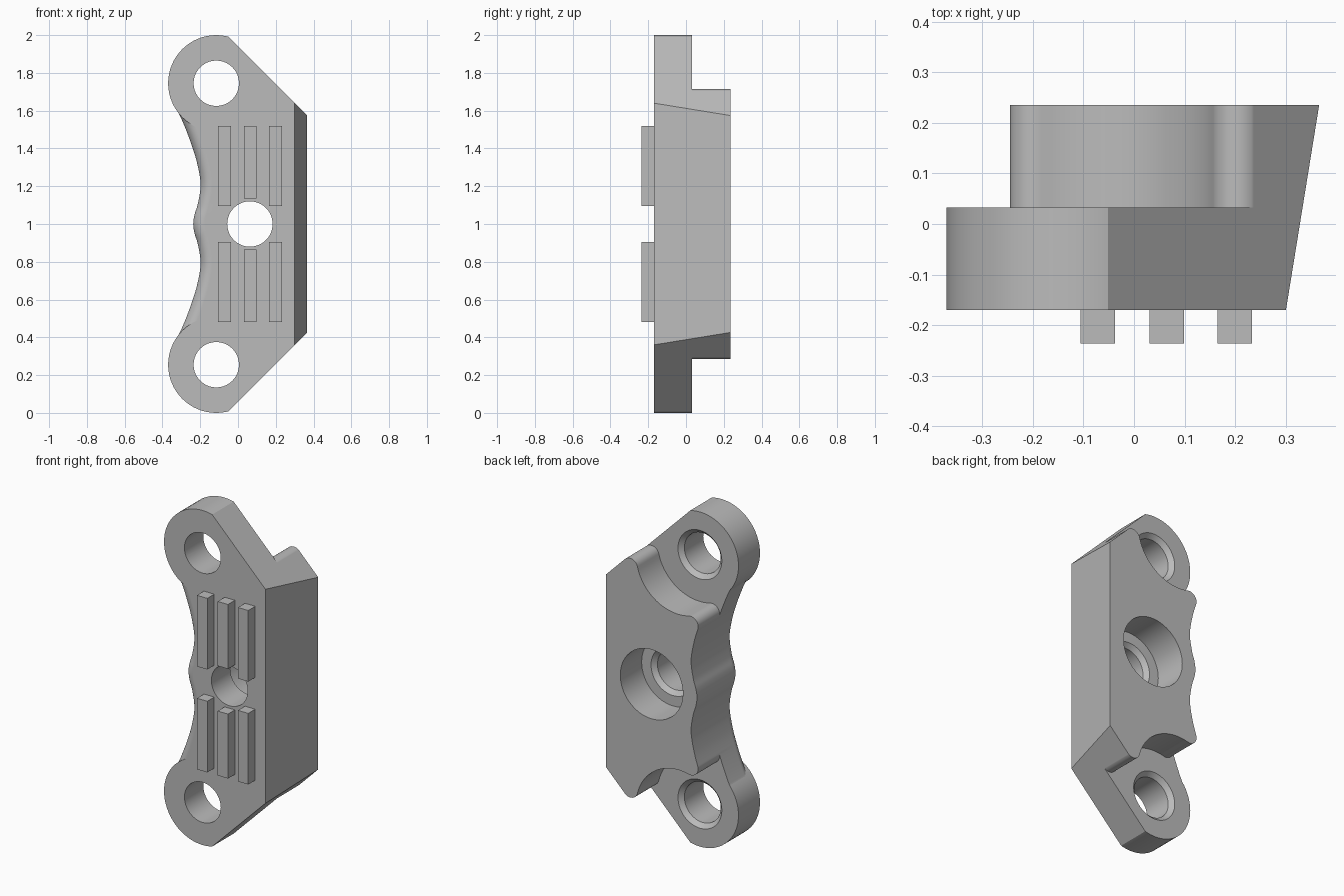
import bpy, bmesh
from math import sin, cos, pi, radians
from mathutils import Vector

if "Cube" in bpy.data.objects:
    bpy.data.objects.remove(bpy.data.objects["Cube"])

FRONT, STEP, BACK = -0.17, 0.033, 0.235
EAR = Vector((-0.115, 1.745))
CENTRE = Vector((0.063, 1.0))

grey = bpy.data.materials.new("plain grey")
grey.use_nodes = True
grey.diffuse_color = (0.5, 0.5, 0.5, 1)
grey.node_tree.nodes["Principled BSDF"].inputs["Base Color"].default_value = (0.5, 0.5, 0.5, 1)


def flip(points):
    """Mirror x-z points about the mid height."""
    return [Vector((p.x, 2 - p.y)) for p in points]


def arc(centre, radius, start, end, steps):
    angles = [radians(start + (end - start) * i / steps) for i in range(steps + 1)]
    return [centre + radius * Vector((cos(a), sin(a))) for a in angles]


def loft(name, rings):
    """Solid through (y, x-z outline) rings, capped at both ends."""
    bm = bmesh.new()
    loops = [[bm.verts.new((p.x, y, p.y)) for p in outline] for y, outline in rings]
    n = len(loops[0])
    for a, b in zip(loops, loops[1:]):
        for i in range(n):
            bm.faces.new((a[i], a[(i + 1) % n], b[(i + 1) % n], b[i]))
    bm.faces.new(loops[0])
    bm.faces.new(loops[-1])
    bmesh.ops.recalc_face_normals(bm, faces=bm.faces)
    mesh = bpy.data.meshes.new(name)
    bm.to_mesh(mesh)
    bm.free()
    mesh.materials.append(grey)
    obj = bpy.data.objects.new(name, mesh)
    bpy.context.collection.objects.link(obj)
    return obj


def turned(name, centre, profile):
    """Round solid along y from (y, radius) pairs."""
    return loft(name, [(y, arc(centre, r, 0, 354.375, 63)) for y, r in profile])


def combine(target, tool, operation):
    mod = target.modifiers.new(tool.name, "BOOLEAN")
    mod.operation, mod.solver, mod.object = operation, "EXACT", tool
    bpy.context.view_layer.objects.active = target
    bpy.ops.object.modifier_apply(modifier=mod.name)
    bpy.data.objects.remove(tool)


def spline(points, steps=6):
    """Smooth curve through the points."""
    out = []
    for i in range(1, len(points) - 2):
        a, b, c, d = points[i - 1:i + 3]
        for s in range(steps):
            t = s / steps
            out.append(0.5 * (2 * b + (c - a) * t + (2 * a - 5 * b + 4 * c - d) * t * t
                              + (3 * b - a - 3 * c + d) * t ** 3))
    return out + [points[-2]]


# Wavy side of the body, from the upper ear to the lower one
upper = [Vector(p) for p in ((-0.36, 1.68), (-0.32, 1.6), (-0.284, 1.52), (-0.246, 1.42),
                             (-0.216, 1.32), (-0.198, 1.21), (-0.212, 1.11), (-0.23, 1.05))]
wave = spline(upper + [Vector((-0.237, 1.0))] + flip(upper)[::-1])


def body_outline(inset):
    side = []
    for i, p in enumerate(wave):
        d = (wave[min(i + 1, len(wave) - 1)] - wave[max(i - 1, 0)]).normalized()
        side.append(p + inset * Vector((-d.y, d.x)))
    top = [Vector((0.5, 1.9)), Vector((-0.115, 1.9))]
    return side + flip(top)[::-1] + top


# Body with a rounded front edge along the wavy side
R = 0.06
rings = [(FRONT + R * (1 - cos(a)), body_outline(R * (1 - sin(a))))
         for a in (i * pi / 16 for i in range(9))]
body = loft("bracket_body", rings + [(BACK, body_outline(0))])

# Mounting ears
for c in [EAR] + flip([EAR]):
    combine(body, turned("ear", c, [(FRONT, 0.255), (0.1, 0.255)]), "UNION")

# Relief behind each ear, with rounded corners where it meets the block
relief = (arc(Vector((0.205, 1.665)), 0.05, 45, 166, 10)
          + arc(EAR, 0.28, -14, -104, 24)[1:-1]
          + arc(Vector((-0.195, 1.425)), 0.05, 76, 197, 10)
          + [Vector((-1, 1.38)), Vector((-1, 2.5)), Vector((0.6, 2.5)), Vector((0.6, 1.7))])
# Sloping top and bottom
slope = [Vector((-0.56, 2.5)), Vector((0.94, 1.0)), Vector((2, 2.5))]
for mirror in (list, flip):
    combine(body, loft("relief", [(STEP, mirror(relief)), (1, mirror(relief))]), "DIFFERENCE")
    combine(body, loft("slope", [(-1, mirror(slope)), (1, mirror(slope))]), "DIFFERENCE")


# Tapered flat side
def side_block(x):
    return [Vector(p) for p in ((x, -1), (2, -1), (2, 3), (x, 3))]


combine(body, loft("taper", [(FRONT - 0.1, side_block(0.284)),
                             (BACK + 0.1, side_block(0.382))]), "DIFFERENCE")

# Ear holes with a chamfered rear rim
for c in [EAR] + flip([EAR]):
    combine(body, turned("ear_hole", c, [(-1, 0.12), (STEP - 0.025, 0.12),
                                         (STEP, 0.145), (STEP + 0.02, 0.165)]), "DIFFERENCE")
# Centre hole with a deep counterbore
combine(body, turned("centre_hole", CENTRE, [(-1, 0.12), (STEP - 0.025, 0.12), (STEP, 0.145),
                                             (STEP, 0.207), (1, 0.207)]), "DIFFERENCE")

bpy.ops.object.select_all(action="DESELECT")
body.select_set(True)
bpy.context.view_layer.objects.active = body
bpy.ops.object.shade_smooth_by_angle(angle=radians(25))
weighted = body.modifiers.new("even shading", "WEIGHTED_NORMAL")
weighted.keep_sharp = True

# Ribs on the front face, above and below the centre hole
for column, x, low in (("right", -0.072, 1.095), ("middle", 0.065, 1.135), ("left", 0.199, 1.095)):
    rib = [Vector((x + s * 0.034, z)) for s, z in ((-1, low), (1, low), (1, 1.52), (-1, 1.52))]
    for level, outline in (("upper", rib), ("lower", flip(rib))):
        loft(f"{level}_{column}_rib", [(-0.236, outline), (FRONT + 0.005, outline)])
